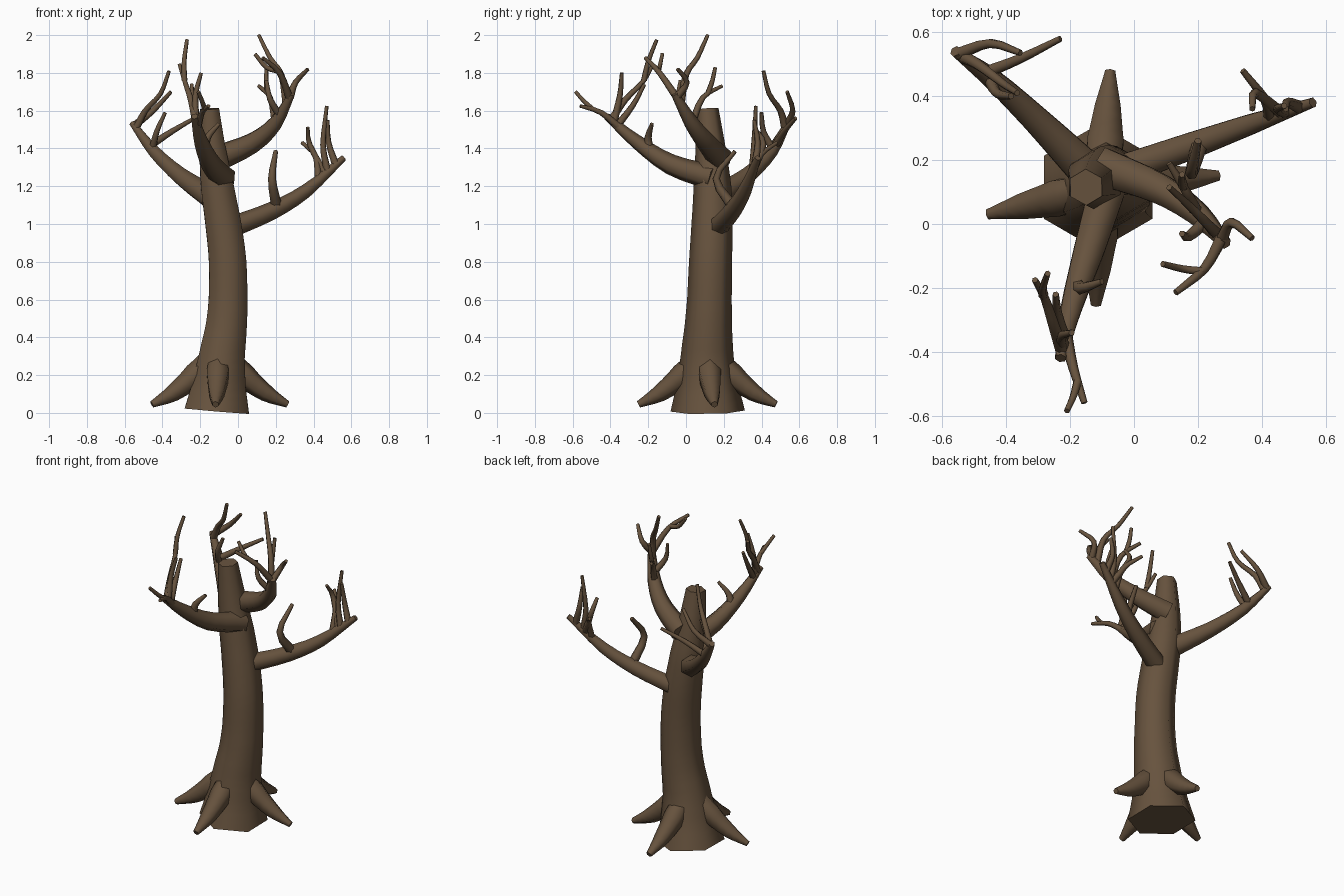
import bpy
import bmesh
import math
from mathutils import Vector

SIDES = 6
STEPS = 3

default_cube = bpy.data.objects.get("Cube")
if default_cube:
    bpy.data.objects.remove(default_cube, do_unlink=True)


def make_material(name, colour):
    material = bpy.data.materials.new(name)
    material.use_nodes = True
    material.diffuse_color = colour
    shader = material.node_tree.nodes["Principled BSDF"]
    shader.inputs["Base Color"].default_value = colour
    shader.inputs["Roughness"].default_value = 0.9
    return material


bark = make_material("brown bark", (0.135, 0.086, 0.048, 1))


def spline_point(points, position):
    """Catmull-Rom point at a position from 0 to 1 along the control points."""
    spans = len(points) - 1
    index = min(int(position * spans), spans - 1)
    t = position * spans - index
    b, c = points[index], points[index + 1]
    a = points[index - 1] if index > 0 else b * 2 - c
    d = points[index + 2] if index + 2 <= spans else c * 2 - b
    return (b * 2 + (c - a) * t
            + (a * 2 - b * 5 + c * 4 - d) * t ** 2
            + (b * 3 - a - c * 3 + d) * t ** 3) / 2


def tube(name, path, radii, side=(0, 1, 0)):
    """Six-sided tapering limb with smooth sides and flat end caps."""
    path = [Vector(p) for p in path]
    count = (len(path) - 1) * STEPS
    centres = [spline_point(path, i / count) for i in range(count + 1)]
    across = Vector(side)
    bm = bmesh.new()
    rings = []
    for i, centre in enumerate(centres):
        along = (centres[min(i + 1, count)] - centres[max(i - 1, 0)]).normalized()
        across = (across - along * across.dot(along)).normalized()
        other = along.cross(across)
        # radii are spread evenly over the length
        place = i / count * (len(radii) - 1)
        low = min(int(place), len(radii) - 2)
        radius = radii[low] + (radii[low + 1] - radii[low]) * (place - low)
        ring = []
        for k in range(SIDES):
            angle = math.tau * k / SIDES
            offset = across * math.cos(angle) + other * math.sin(angle)
            ring.append(bm.verts.new(centre + offset * radius))
        rings.append(ring)
    for lower, upper in zip(rings, rings[1:]):
        for k in range(SIDES):
            n = (k + 1) % SIDES
            face = bm.faces.new((lower[k], lower[n], upper[n], upper[k]))
            face.smooth = True
    bm.faces.new(rings[0][::-1])
    bm.faces.new(rings[-1])
    mesh = bpy.data.meshes.new(name)
    bm.to_mesh(mesh)
    bm.free()
    mesh.materials.append(bark)
    limb = bpy.data.objects.new(name, mesh)
    bpy.context.collection.objects.link(limb)
    return path


def branch(name, path, radii):
    return tube(name, path, radii, side=(0, 0, 1))


def twig(name, parent, position, *path, thick=0.021, thin=0.01):
    """Small limb that grows out of a parent path at the given position."""
    root = spline_point(parent, position)
    return tube(name, [root, *path], (thick, thin), side=(1, 0.3, 0))


# Trunk
tube("trunk",
     [(-.112, .115, .01), (-.1, .113, .15), (-.085, .112, .3), (-.063, .118, .45),
      (-.053, .124, .6), (-.055, .13, .8), (-.078, .138, 1), (-.11, .14, 1.2),
      (-.135, .13, 1.4), (-.15, .115, 1.61)],
     (.197, .163, .14, .126, .118, .114, .109, .1, .08, .057))

# Four flared roots around the trunk
hub = Vector((-.1, .113, 0))
for name, degrees in (("left_root", 6), ("back_root", 86),
                      ("right_root", 193), ("front_root", 267)):
    angle = math.radians(degrees)
    outward = Vector((math.cos(angle), math.sin(angle), 0))
    profile = ((.04, .3), (.13, .2), (.25, .105), (.365, .045))
    tube(name, [hub + outward * reach + Vector((0, 0, height))
                for reach, height in profile],
         (.055, .066, .046, .018), side=(0, 0, 1))

# Left branch and its twigs
left = branch("left_branch",
              [(-.03, .17, .985), (.18, .245, 1.07), (.36, .31, 1.175), (.56, .38, 1.35)],
              (.056, .048, .037, .017))
twig("left_low_twig", left, .38, (.18, .16, 1.24), (.2, .26, 1.385), thick=.03, thin=.012)
twig("left_tall_twig", left, .86, (.45, .36, 1.42), (.47, .37, 1.625))
twig("left_end_twig", left, .93, (.48, .38, 1.43), (.475, .36, 1.55))
twig("left_back_twig", left, .78, (.41, .39, 1.36), (.34, .48, 1.43))
twig("left_inner_twig", left, .84, (.38, .41, 1.42), (.37, .36, 1.51))

# Right back branch and its twigs
right = branch("right_branch",
               [(-.14, .16, 1.14), (-.3, .32, 1.25), (-.44, .45, 1.38), (-.56, .54, 1.535)],
               (.068, .05, .037, .018))
twig("right_tall_twig", right, .94, (-.49, .5, 1.6), (-.41, .44, 1.69), (-.365, .41, 1.81))
twig("right_end_twig", right, .97, (-.45, .565, 1.6), (-.355, .535, 1.7))
twig("right_back_twig", right, .74, (-.35, .52, 1.49), (-.23, .58, 1.56))
twig("right_short_twig", right, .7, (-.43, .41, 1.49), (-.385, .4, 1.59))

# Front branch and its twigs
front = branch("front_branch",
               [(-.075, .14, 1.245), (-.14, -.08, 1.315), (-.195, -.26, 1.435),
                (-.23, -.42, 1.57)],
               (.068, .055, .038, .019))
fork = twig("front_end_twig", front, .84, (-.19, -.45, 1.59), (-.155, -.56, 1.625))
twig("front_end_spur", fork, .7, (-.19, -.54, 1.65), (-.21, -.585, 1.7), thick=.014)
tall = twig("front_tall_twig", front, .95, (-.25, -.32, 1.66), (-.28, -.23, 1.75),
            (-.31, -.175, 1.845))
twig("front_tall_spur", tall, .7, (-.285, -.2, 1.86), (-.27, -.155, 1.975), thick=.016)
twig("front_upright_twig", front, .92, (-.225, -.35, 1.68), (-.195, -.34, 1.8))
twig("front_inner_twig", front, .88, (-.24, -.28, 1.63), (-.245, -.22, 1.74))
twig("front_low_twig", front, .54, (-.16, -.2, 1.46), (-.1, -.18, 1.53), thick=.028)

# Upper branch and its twigs
upper = branch("upper_branch",
               [(-.1, .18, 1.35), (.08, .11, 1.43), (.2, .03, 1.535), (.285, -.06, 1.69)],
               (.068, .054, .04, .02))
twig("upper_tall_twig", upper, .88, (.23, 0, 1.79), (.17, .06, 1.88), (.11, .115, 2))
hook = twig("upper_front_twig", upper, .95, (.22, -.14, 1.8), (.13, -.215, 1.88))
twig("upper_front_spur", hook, .55, (.15, -.14, 1.83), (.09, -.125, 1.9), thick=.015)
twig("upper_end_twig", upper, .96, (.305, .005, 1.75), (.37, -.045, 1.82))
bend = twig("upper_back_twig", upper, .66, (.17, .09, 1.67), (.11, .19, 1.73))
twig("upper_back_spur", bend, .65, (.15, .14, 1.76), (.15, .155, 1.83), thick=.015)
twig("upper_low_twig", upper, .75, (.17, -.04, 1.66), (.15, -.03, 1.76))
